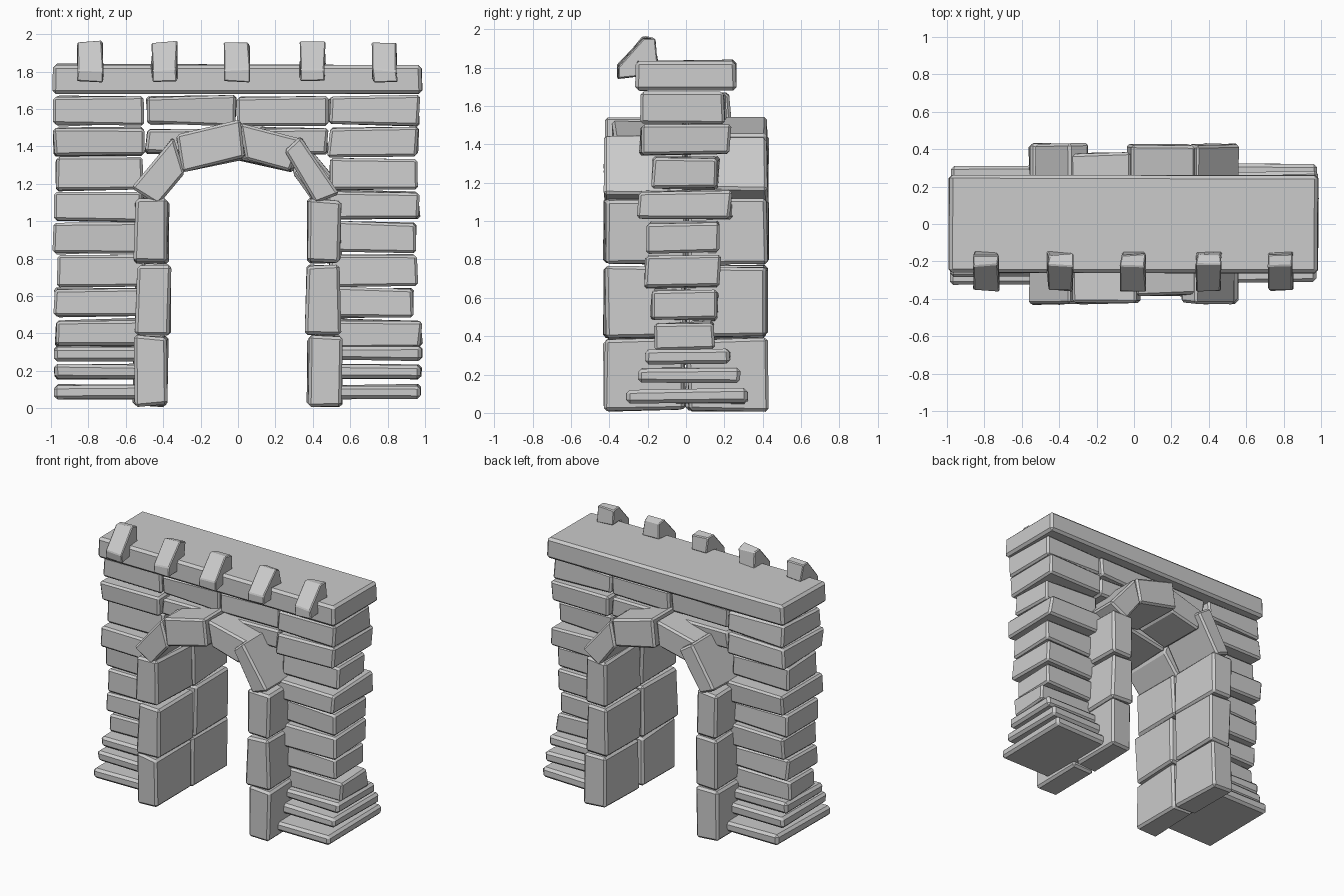
import bpy
import random

rng = random.Random(7)


def prism(name, profile, lo, hi, axis="y", jitter=0.008, bevel=0.014):
    """Extrude a 2D profile (xz along y, or yz along x) into a chipped stone."""
    n = len(profile)
    verts = []
    for d in (lo, hi):
        for a, b in profile:
            p = (a, d, b) if axis == "y" else (d, a, b)
            verts.append([c + rng.uniform(-jitter, jitter) for c in p])
            verts[-1][2] = max(0.0, verts[-1][2])
    faces = [list(range(n)), list(range(2 * n - 1, n - 1, -1))]
    faces += [[i, i + n, (i + 1) % n + n, (i + 1) % n] for i in range(n)]
    mesh = bpy.data.meshes.new(name)
    mesh.from_pydata(verts, [], faces)
    obj = bpy.data.objects.new(name, mesh)
    bpy.context.collection.objects.link(obj)
    # consistent outward normals
    import bmesh
    bm = bmesh.new()
    bm.from_mesh(mesh)
    bmesh.ops.recalc_face_normals(bm, faces=bm.faces)
    bm.to_mesh(mesh)
    bm.free()
    if bevel:
        mod = obj.modifiers.new("chipped_edges", "BEVEL")
        mod.width = bevel
        mod.segments = 1
        mod.limit_method = "ANGLE"
    return obj


def block(name, x0, x1, y0, y1, z0, z1, **kw):
    return prism(name, [(x0, z0), (x1, z0), (x1, z1), (x0, z1)], y0, y1, **kw)


# Side walls: stacked courses (z0, z1, y front, y back, x outer left, x outer right)
courses = [
    (0.05, 0.125, -0.31, 0.32, 0.98, 0.98),
    (0.155, 0.235, -0.25, 0.28, 0.98, 0.98),
    (0.255, 0.33, -0.21, 0.23, 0.98, 0.985),
    (0.33, 0.475, -0.16, 0.145, 0.97, 0.98),
    (0.485, 0.645, -0.185, 0.165, 0.98, 0.93),
    (0.655, 0.82, -0.215, 0.185, 0.97, 0.955),
    (0.83, 0.995, -0.20, 0.165, 0.985, 0.96),
    (1.005, 1.16, -0.25, 0.235, 0.98, 0.97),
    (1.17, 1.335, -0.18, 0.17, 0.97, 0.955),
    (1.345, 1.50, -0.235, 0.235, 0.98, 0.96),
    (1.515, 1.67, -0.23, 0.20, 0.98, 0.97),
]
for i, (z0, z1, y0, y1, xl, xr) in enumerate(courses):
    low = i < 3
    kw = dict(jitter=0.006 if low else 0.011, bevel=0.018 if low else 0.014)
    block(f"right_course_{i}", 0.485, xr, y0, y1, z0, z1, **kw)
    # the left wall is the right wall turned half round
    block(f"left_course_{i}", -xl, -0.505, -y1, -y0, z0, z1, **kw)

# Wall stones over the arch
for z0, z1 in ((1.36, 1.50), (1.515, 1.67)):
    block("over_arch_left", -0.49, -0.015, -0.21, 0.20, z0, z1, jitter=0.01)
    block("over_arch_right", 0.0, 0.475, -0.20, 0.21, z0, z1, jitter=0.01)

# Front arch ring, turned half round for the back
arch = [
    ([(-0.565, 1.17), (-0.42, 1.085), (-0.29, 1.26), (-0.34, 1.45)], -0.425),
    ([(-0.335, 1.455), (-0.295, 1.265), (0.035, 1.335), (0.01, 1.54)], -0.425),
    ([(0.015, 1.525), (0.04, 1.335), (0.275, 1.27), (0.35, 1.435)], -0.38),
    ([(0.245, 1.38), (0.34, 1.455), (0.54, 1.14), (0.41, 1.10)], -0.425),
]
# Door jambs: (z0, z1, x outer, x inner)
jambs = [(0.012, 0.385, 0.555, 0.375), (0.395, 0.765, 0.545, 0.365),
         (0.775, 1.115, 0.55, 0.375)]
for side, s in (("front", 1), ("back", -1)):
    for i, (pts, depth) in enumerate(arch):
        prism(f"{side}_arch_stone_{i}", [(s * x, z) for x, z in pts],
              s * depth, s * -0.004)
    for m in (-1, 1):
        for i, (z0, z1, xo, xi) in enumerate(jambs):
            block(f"{side}_jamb_{i}", m * xo, m * xi, s * -0.425, s * -0.006,
                  z0, z1, jitter=0.01, bevel=0.016)

# Long cap slab
block("cap_slab", -0.99, 0.985, -0.265, 0.26, 1.685, 1.84, jitter=0.006, bevel=0.018)

# Hooked stones along the front edge of the cap
hook = [(-0.355, 1.745), (-0.355, 1.81), (-0.22, 1.96), (-0.165, 1.95),
        (-0.15, 1.83), (-0.25, 1.83), (-0.26, 1.755)]
for i, x in enumerate((-0.79, -0.395, -0.005, 0.4, 0.785)):
    prism(f"cap_hook_{i}", hook, x - 0.065, x + 0.065, axis="x", bevel=0.006)
